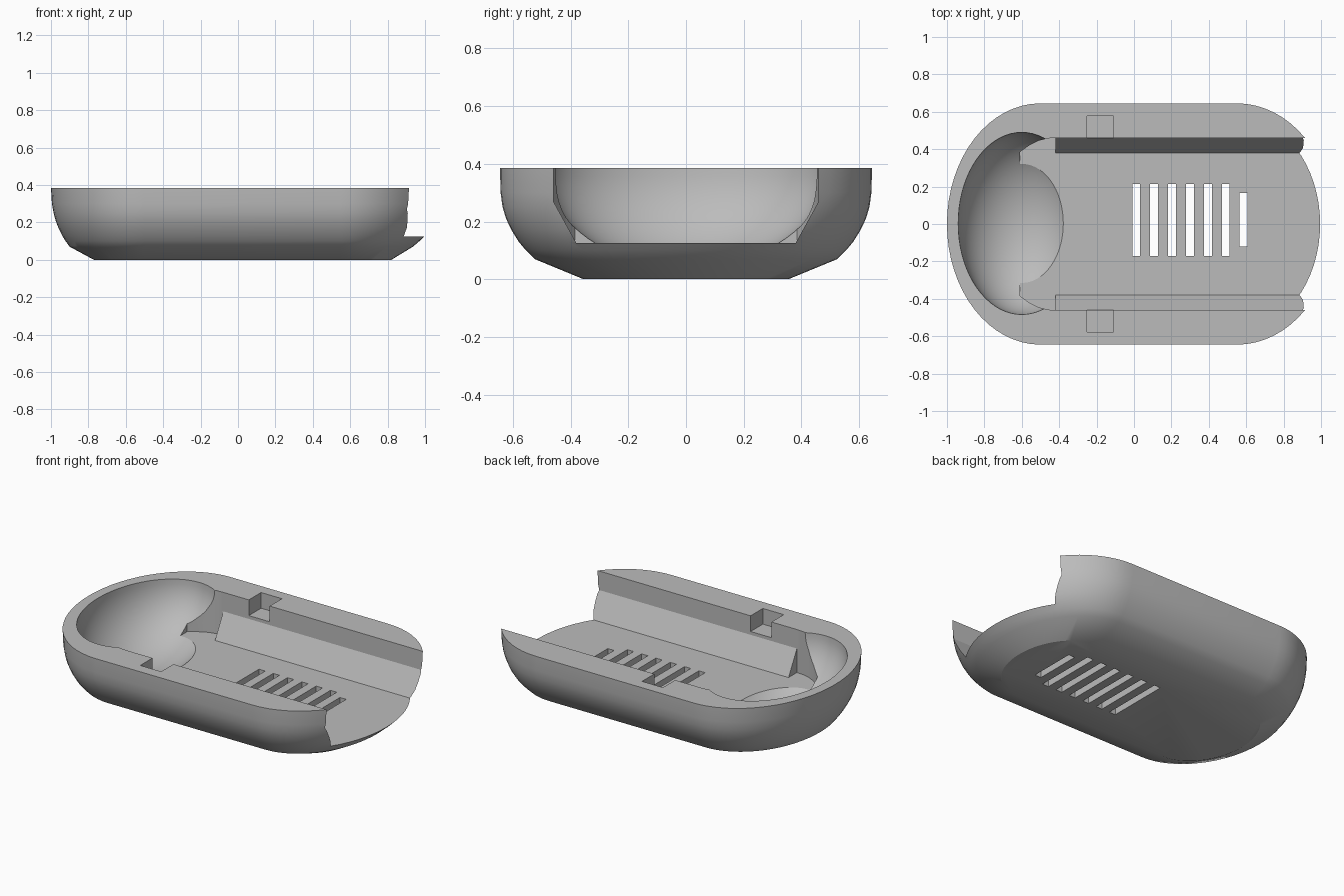
import bpy, bmesh, math

cube = bpy.data.objects.get("Cube")
if cube:
    bpy.data.objects.remove(cube)

grey = bpy.data.materials.new("plain grey")
grey.use_nodes = True
grey.diffuse_color = (0.5, 0.5, 0.5, 1)
grey.node_tree.nodes["Principled BSDF"].inputs["Base Color"].default_value = (0.5, 0.5, 0.5, 1)


def loft(name, rings):
    """Closed solid through rings with equal point counts."""
    bm = bmesh.new()
    loops = [[bm.verts.new(p) for p in ring] for ring in rings]
    n = len(loops[0])
    for a, b in zip(loops, loops[1:]):
        for i in range(n):
            j = (i + 1) % n
            bm.faces.new((a[i], a[j], b[j], b[i]))
    bm.faces.new(loops[0])
    bm.faces.new(loops[-1])
    bmesh.ops.recalc_face_normals(bm, faces=bm.faces)
    mesh = bpy.data.meshes.new(name)
    bm.to_mesh(mesh)
    bm.free()
    ob = bpy.data.objects.new(name, mesh)
    bpy.context.collection.objects.link(ob)
    mesh.materials.append(grey)
    return ob


def box(name, x0, x1, y0, y1, z0, z1):
    ring = [(x0, y0), (x1, y0), (x1, y1), (x0, y1)]
    return loft(name, [[(x, y, z) for x, y in ring] for z in (z0, z1)])


def outline(half_width, left, right, z, steps=32):
    """Long oval: straight sides with elliptical ends."""
    pts = []
    for centre, reach, start in ((0.55, right - 0.55, -90), (-0.5, left - 0.5, 90)):
        for i in range(steps + 1):
            t = math.radians(start + 180 * i / steps)
            pts.append((centre + reach * math.cos(t), half_width * math.sin(t), z))
    return pts


# Outer shell: height, half width, left reach, right reach
levels = [(0, .355, .77, .82), (.07, .525, .90, .935), (.10, .555, .922, .97),
          (.13, .58, .94, 1.0), (.17, .605, .96, 1.025), (.21, .624, .975, 1.04),
          (.25, .636, .986, 1.055), (.30, .643, .995, 1.065), (.385, .645, 1.0, 1.07)]
shell = loft("case_shell", [outline(w, l, r, z) for z, w, l, r in levels])

FLOOR = 0.125
cutters = []

# Channel with sloped lower walls, open at the right end
section = [(-.38, FLOOR), (.38, FLOOR), (.46, .27), (.46, .5), (-.46, .5), (-.46, .27)]
cutters.append(loft("channel_cutter", [[(x, y, z) for y, z in section] for x in (-.43, 1.3)]))

# Upright-walled transition with rounded corners behind the channel
side = [(-.42, .46), (-.46, .458), (-.51, .445), (-.56, .42), (-.61, .385)]
plan = side + [(x, -y) for x, y in reversed(side)]
cutters.append(loft("transition_cutter", [[(x, y, z) for x, y in plan] for z in (FLOOR, .5)]))

# Rounded bowl at the left end
bpy.ops.mesh.primitive_uv_sphere_add(segments=72, ring_count=36, location=(-.6, .003, .386))
bowl = bpy.context.object
bowl.name = "bowl_cutter"
bowl.scale = (.34, .487, .345)
bowl.data.materials.append(grey)
cutters.append(bowl)

# Square latch pockets in both rims
for s in (-1, 1):
    y0, y1 = sorted((s * .45, s * .577))
    cutters.append(box("pocket_cutter", -.25, -.11, y0, y1, .29, .5))

# Vent slots through the floor, the last one shorter
for i in range(7):
    x = .012 + i * .0957
    y0, y1 = (-.12, .167) if i == 6 else (-.17, .213)
    cutters.append(box("vent_cutter", x - .021, x + .021, y0, y1, -.1, .2))

bpy.ops.object.select_all(action='DESELECT')
shell.select_set(True)
bpy.context.view_layer.objects.active = shell
for c in cutters:
    mod = shell.modifiers.new("cut", 'BOOLEAN')
    mod.operation = 'DIFFERENCE'
    mod.solver = 'EXACT'
    mod.object = c
    bpy.ops.object.modifier_apply(modifier=mod.name)
for c in cutters:
    bpy.data.objects.remove(c)

bpy.ops.object.shade_smooth_by_angle(angle=math.radians(25))
